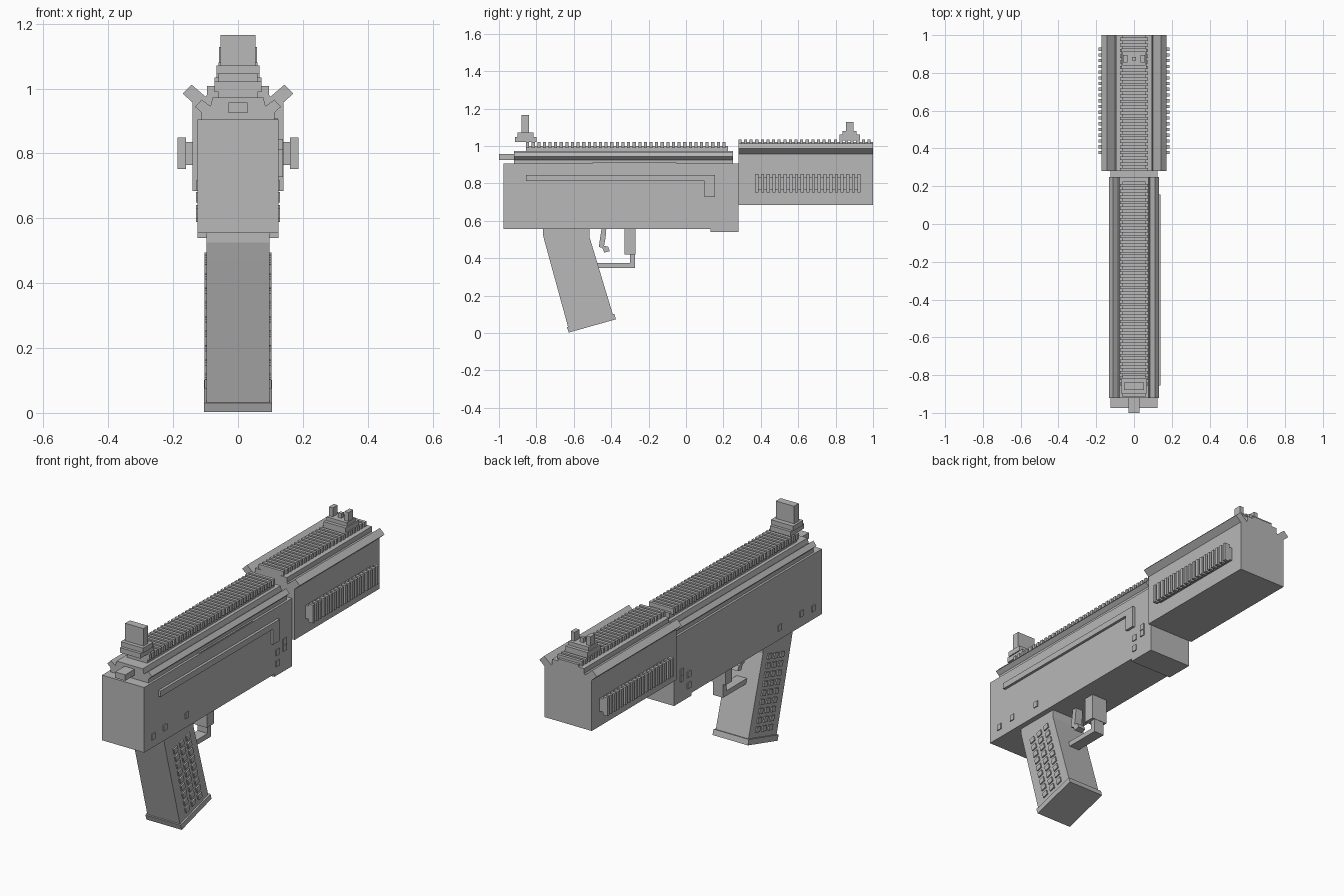
import bpy, bmesh, math
from mathutils import Matrix, Vector

if "Cube" in bpy.data.objects:
    bpy.data.objects.remove(bpy.data.objects["Cube"])

gray = bpy.data.materials.new("plain_gray")
gray.diffuse_color = (0.48, 0.48, 0.48, 1)
gray.use_nodes = True
gray.node_tree.nodes["Principled BSDF"].inputs["Base Color"].default_value = gray.diffuse_color


def finish(name, bm):
    bmesh.ops.recalc_face_normals(bm, faces=bm.faces)
    me = bpy.data.meshes.new(name)
    bm.to_mesh(me)
    bm.free()
    me.materials.append(gray)
    ob = bpy.data.objects.new(name, me)
    bpy.context.collection.objects.link(ob)
    return ob


def add_box(bm, x, y, z, m=Matrix()):
    """x, y, z are (low, high) ranges."""
    c = Vector([(a + b) / 2 for a, b in (x, y, z)])
    s = [b - a for a, b in (x, y, z)]
    bmesh.ops.create_cube(bm, size=1, matrix=m @ Matrix.Translation(c) @ Matrix.Diagonal((*s, 1)))


def boxes(name, items, m=Matrix()):
    bm = bmesh.new()
    for x, y, z in items:
        add_box(bm, x, y, z, m)
    return finish(name, bm)


def extrude(name, pts, axis, lo, hi):
    """Extrude a 2D profile: axis 'y' takes (x, z) points, axis 'x' takes (y, z)."""
    bm = bmesh.new()
    if axis == 'y':
        vs = [bm.verts.new((a, lo, b)) for a, b in pts]
        d = (0, hi - lo, 0)
    else:
        vs = [bm.verts.new((lo, a, b)) for a, b in pts]
        d = (hi - lo, 0, 0)
    f = bm.faces.new(vs)
    r = bmesh.ops.extrude_face_region(bm, geom=[f], use_keep_orig=True)
    bmesh.ops.translate(bm, vec=d, verts=[v for v in r['geom'] if isinstance(v, bmesh.types.BMVert)])
    return finish(name, bm)


def mirrored(half):
    return half + [(-x, z) for x, z in reversed(half)]


def sym(w):
    return (-w, w)


# Lower receiver with the deeper block at its front end
extrude("receiver", [(-0.975, 0.555), (0.13, 0.555), (0.13, 0.54), (0.28, 0.54),
                     (0.28, 0.905), (-0.975, 0.905)], 'x', -0.125, 0.125)

# Upper cover with flared edges
extrude("receiver_cover", mirrored([(0.113, 0.90), (0.113, 0.926), (0.132, 0.944), (0.112, 0.966),
                                    (0.085, 0.946), (0.078, 0.972)]), 'y', -0.92, 0.25)

# Handguard with flared edges and raised deck
extrude("handguard", mirrored([(0.14, 0.685), (0.14, 0.957), (0.171, 0.985), (0.143, 1.012),
                               (0.1, 0.975), (0.095, 0.982), (0.095, 1.008)]), 'y', 0.28, 1.0)


# Toothed top rails
def rail(name, y0, y1, z0, z1, z2, n):
    p = (y1 - y0) / n
    items = [(sym(0.06), (y0, y1), (z0, z1))]
    items += [(sym(0.073), (y0 + i * p, y0 + i * p + p * 0.55), (z1 - 0.01, z2)) for i in range(n)]
    boxes(name, items)


rail("receiver_rail", -0.855, 0.225, 0.965, 1.0, 1.022, 36)
rail("handguard_rail", 0.28, 1.0, 1.0, 1.02, 1.035, 24)

# Ribbed side grips on the handguard
for s, side in ((1, "right"), (-1, "left")):
    def xr(a, b):
        return tuple(sorted((s * a, s * b)))
    items = [(xr(0.135, 0.167), (0.375, 0.932), (0.765, 0.835))]
    items += [(xr(0.16, 0.187), (0.37 + i * 0.0304, 0.387 + i * 0.0304), (0.752, 0.85)) for i in range(19)]
    boxes(side + "_handguard_ribs", items)
    # Small square pins
    pins = [(-0.9, 0.615), (-0.8, 0.625), (-0.615, 0.62),
            (0.155, 0.605), (0.155, 0.665), (0.215, 0.665), (0.215, 0.7)]
    boxes(side + "_receiver_pins", [(xr(0.12, 0.13), (y - 0.014, y + 0.014), (z - 0.016, z + 0.016))
                                    for y, z in pins])

# Raised track on the right side only
extrude("side_track", [(-0.855, 0.812), (0.1, 0.812), (0.1, 0.728), (0.155, 0.728),
                       (0.155, 0.844), (-0.855, 0.844)], 'x', 0.12, 0.139)
boxes("port_cover", [((0.1, 0.122), (-0.5, -0.05), (0.9, 0.91))])

# Charging handle at the rear
boxes("charging_handle", [(sym(0.03), (-1.0, -0.9), (0.925, 0.957))])

# Rear sight
boxes("rear_sight", [(sym(0.06), (-0.915, -0.80), (1.02, 1.047)),
                     (sym(0.066), (-0.9, -0.815), (1.045, 1.072)),
                     (sym(0.054), (-0.88, -0.84), (1.07, 1.166))])

# Front sight with two ears and a centre post
front = [(sym(0.066), (0.82, 0.93), (1.03, 1.06)), (sym(0.06), (0.838, 0.912), (1.06, 1.08)),
         (sym(0.01), (0.865, 0.885), (1.08, 1.105))]
for s in (-1, 1):
    front.append((tuple(sorted((s * 0.035, s * 0.058))), (0.855, 0.895), (1.075, 1.128)))
boxes("front_sight", front)

# Pistol grip leaning forward at the bottom
extrude("grip", [(-0.765, 0.57), (-0.765, 0.525), (-0.752, 0.475), (-0.63, 0.03),
                 (-0.39, 0.095), (-0.515, 0.51), (-0.515, 0.57)], 'x', -0.097, 0.097)
extrude("grip_base", [(-0.637, 0.031), (-0.627, 0.002), (-0.375, 0.073), (-0.383, 0.102)], 'x', -0.105, 0.105)

# Raised studs on the grip sides, in the tilted grip frame
tilt = Matrix.Translation((0, -0.505, 0.05)) @ Matrix.Rotation(math.radians(15.5), 4, 'X')
studs = []
for s in (-1, 1):
    for col in range(3):
        for row in range(9):
            y, z = (col - 1) * 0.055, 0.06 + row * 0.046
            studs.append((tuple(sorted((s * 0.09, s * 0.104))), (y - 0.016, y + 0.016), (z - 0.014, z + 0.014)))
boxes("grip_studs", studs, tilt)

# Trigger
extrude("trigger", [(-0.45, 0.57), (-0.425, 0.57), (-0.43, 0.51), (-0.438, 0.465), (-0.417, 0.462),
                    (-0.407, 0.437), (-0.437, 0.43), (-0.448, 0.455), (-0.466, 0.46)], 'x', -0.022, 0.022)

# Trigger guard
boxes("trigger_guard", [(sym(0.045), (-0.328, -0.27), (0.42, 0.57)),
                        (sym(0.03), (-0.3, -0.272), (0.348, 0.43)),
                        (sym(0.03), (-0.49, -0.272), (0.348, 0.375))])
